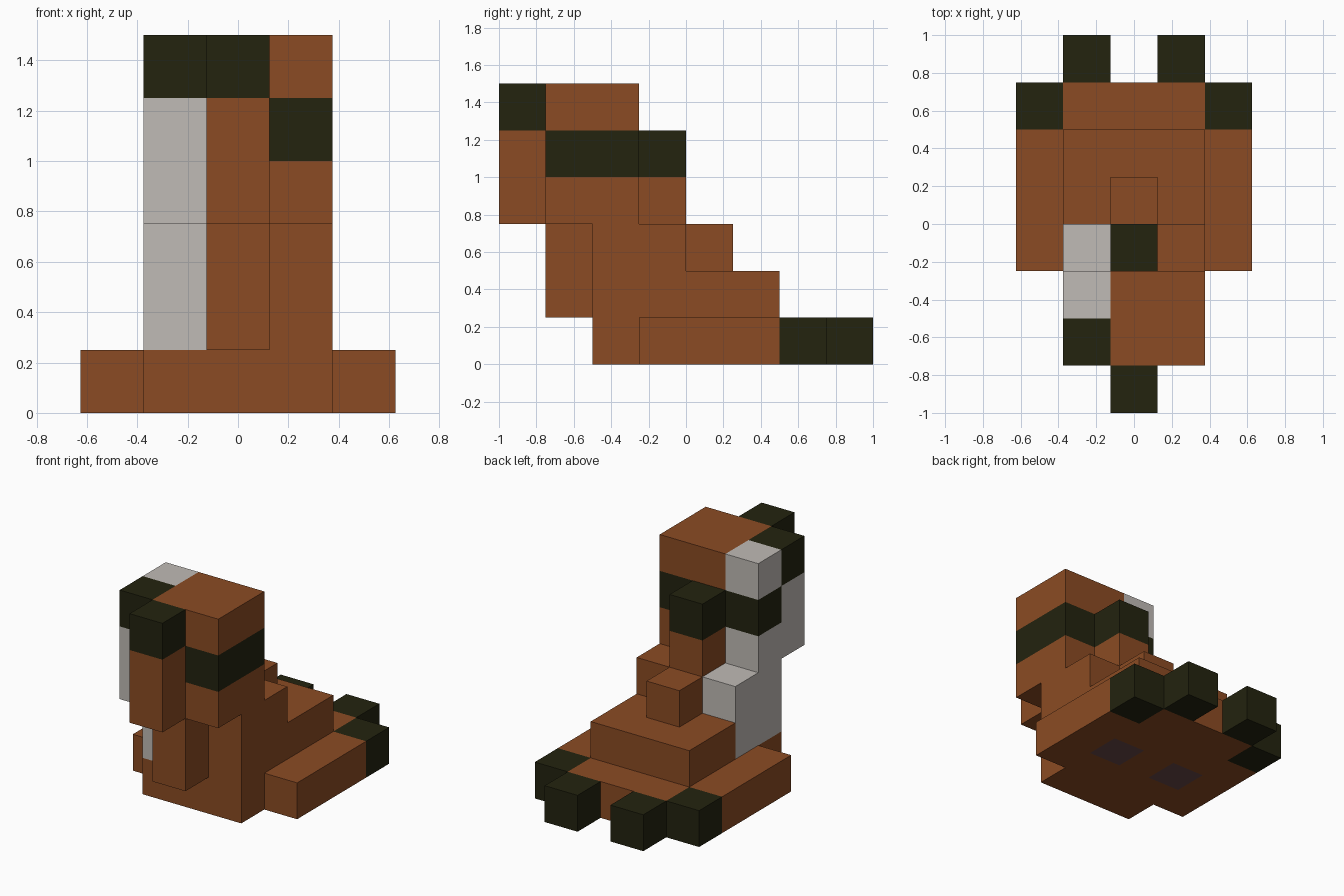
import bpy, bmesh
from mathutils import Vector

cube = bpy.data.objects.get("Cube")
if cube:
    bpy.data.objects.remove(cube, do_unlink=True)

U = 0.25  # edge length of one block


def material(name, rgb):
    """Flat material from 0-255 sRGB values."""
    lin = [((c / 255 + 0.055) / 1.055) ** 2.4 if c > 10 else c / 255 / 12.92 for c in rgb]
    m = bpy.data.materials.new(name)
    m.use_nodes = True
    bsdf = m.node_tree.nodes["Principled BSDF"]
    m.diffuse_color = bsdf.inputs["Base Color"].default_value = (*lin, 1)
    bsdf.inputs["Roughness"].default_value = 0.9
    return m


BROWN, DARK, PALE, PAD = range(4)
MATS = [material("brown fur", (139, 75, 35)), material("dark fur", (35, 35, 15)),
        material("pale fur", (192, 187, 182)), material("paw pad", (104, 72, 72))]


def blocks(name, xs, ys, zs, colour):
    """Box of unit blocks over inclusive index ranges; colour(i, j, k) picks the material."""
    cells = {(i, j, k) for i in range(xs[0], xs[1] + 1)
             for j in range(ys[0], ys[1] + 1) for k in range(zs[0], zs[1] + 1)}
    bm = bmesh.new()
    for c in sorted(cells):
        centre = Vector((c[0] * U, (c[1] - 3.5) * U, (c[2] + 0.5) * U))
        for axis in range(3):
            for s in (-1, 1):
                near = list(c)
                near[axis] += s
                if tuple(near) in cells:
                    continue  # skip faces hidden inside the part
                n, u, v = Vector(), Vector(), Vector()
                n[axis], u[(axis + 1) % 3], v[(axis + 2) % 3] = s, 1, s
                corners = [centre + (n + a * u + b * v) * U / 2
                           for a, b in ((-1, -1), (1, -1), (1, 1), (-1, 1))]
                face = bm.faces.new([bm.verts.new(p) for p in corners])
                face.material_index = colour(*c)
    bmesh.ops.remove_doubles(bm, verts=bm.verts, dist=0.0001)
    mesh = bpy.data.meshes.new(name)
    bm.to_mesh(mesh)
    bm.free()
    for m in MATS:
        mesh.materials.append(m)
    ob = bpy.data.objects.new(name, mesh)
    bpy.context.collection.objects.link(ob)
    return ob


def plain(c):
    return lambda i, j, k: c


def head_colour(i, j, k):
    # Dark band around the head, pale patch with a dark tip on one side
    if i == -1:
        return DARK if (j, k) in ((1, 5), (2, 4)) else PALE
    if i == 1 or j == 2:
        return DARK if k == 4 else BROWN
    return BROWN


# Base with two pads underneath
blocks("base", (-1, 1), (2, 6), (0, 0),
       lambda i, j, k: PAD if abs(i) == 1 and j == 4 else BROWN)

# Legs with dark ends, and toes, on both sides
for side, s in (("left", 1), ("right", -1)):
    blocks(side + "_leg", (2 * s, 2 * s), (3, 6), (0, 0),
           lambda i, j, k: DARK if j == 6 else BROWN)
    blocks(side + "_toe", (s, s), (7, 7), (0, 0), plain(DARK))

# Body
blocks("torso", (-1, 1), (2, 3), (1, 2), lambda i, j, k: PALE if i == -1 else BROWN)
blocks("rump", (-1, 1), (4, 5), (1, 1), plain(BROWN))
blocks("tail", (0, 0), (4, 4), (2, 2), plain(BROWN))
blocks("chest", (0, 0), (1, 1), (1, 2), plain(BROWN))

# Head
blocks("head", (-1, 1), (1, 2), (3, 5), head_colour)
blocks("nape", (0, 0), (3, 3), (3, 4), lambda i, j, k: DARK if k == 4 else BROWN)
blocks("snout", (0, 0), (0, 0), (3, 5), lambda i, j, k: DARK if k == 5 else BROWN)
